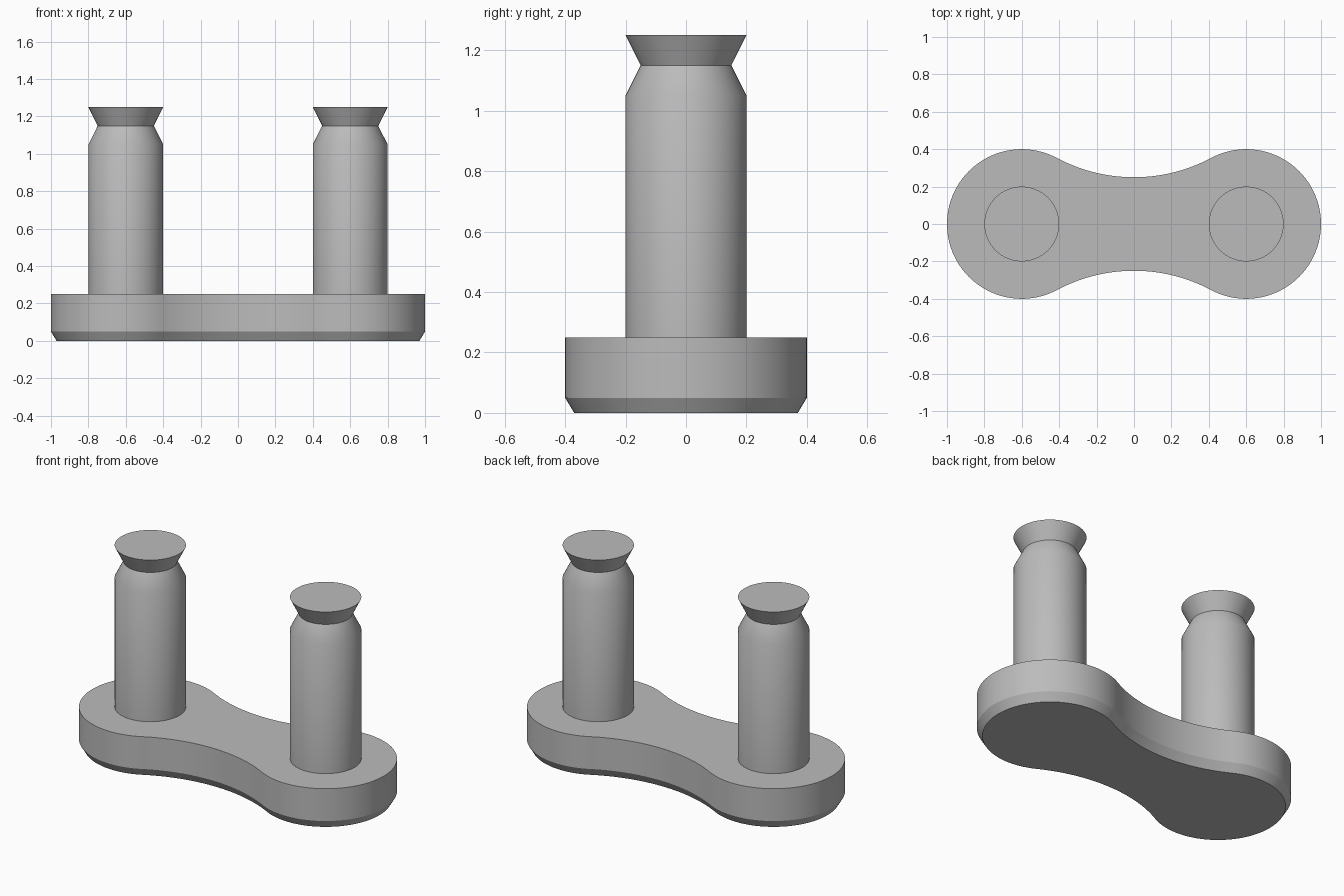
import bpy
import bmesh
from math import atan2, cos, sin, pi, radians, hypot

cube = bpy.data.objects.get("Cube")
if cube:
    bpy.data.objects.remove(cube)

steel = bpy.data.materials.new("steel grey")
steel.use_nodes = True
steel.diffuse_color = (0.5, 0.5, 0.5, 1)
steel.node_tree.nodes["Principled BSDF"].inputs["Base Color"].default_value = (0.5, 0.5, 0.5, 1)

PIN_X, END_R, WAIST, THICK = 0.6, 0.4, 0.25, 0.25
CHAMFER_IN, CHAMFER_UP = 0.03, 0.05


def loft(name, rings):
    """Skin a stack of matching closed rings and cap both ends."""
    bm = bmesh.new()
    loops = [[bm.verts.new(p) for p in ring] for ring in rings]
    n = len(loops[0])
    for low, high in zip(loops, loops[1:]):
        for i in range(n):
            j = (i + 1) % n
            bm.faces.new((low[i], low[j], high[j], high[i]))
    bm.faces.new(loops[0][::-1])
    bm.faces.new(loops[-1])
    bmesh.ops.recalc_face_normals(bm, faces=bm.faces)
    mesh = bpy.data.meshes.new(name)
    bm.to_mesh(mesh)
    bm.free()
    obj = bpy.data.objects.new(name, mesh)
    bpy.context.collection.objects.link(obj)
    mesh.materials.append(steel)
    bpy.ops.object.select_all(action="DESELECT")
    obj.select_set(True)
    bpy.context.view_layer.objects.active = obj
    bpy.ops.object.shade_smooth_by_angle(angle=radians(30))
    return obj


def arc(cx, cy, r, start, end, steps):
    return [(cx + r * cos(start + (end - start) * i / steps),
             cy + r * sin(start + (end - start) * i / steps)) for i in range(steps)]


def outline(inset, z):
    """Two round ends joined by tangent concave waist arcs."""
    waist_r = (PIN_X**2 + WAIST**2 - END_R**2) / (2 * (END_R - WAIST))
    waist_y = WAIST + waist_r
    a = atan2(waist_y, -PIN_X)
    r, w = END_R - inset, waist_r + inset
    pts = arc(PIN_X, 0, r, -a, a, 64)
    pts += arc(0, waist_y, w, a - pi, -a, 32)
    pts += [(-x, -y) for x, y in pts]
    return [(x, y, z) for x, y in pts]


# Link plate with a chamfered lower rim
loft("link_plate", [outline(CHAMFER_IN, 0), outline(0, CHAMFER_UP), outline(0, THICK)])

# Pins with a tapered neck and flared head
for side, x in (("left", PIN_X), ("right", -PIN_X)):
    profile = [(0.2, THICK), (0.2, 1.05), (0.15, 1.15), (0.2, 1.25)]
    loft(side + "_pin", [[(px, py, z) for px, py in arc(x, 0, r, 0, 2 * pi, 64)]
                         for r, z in profile])
